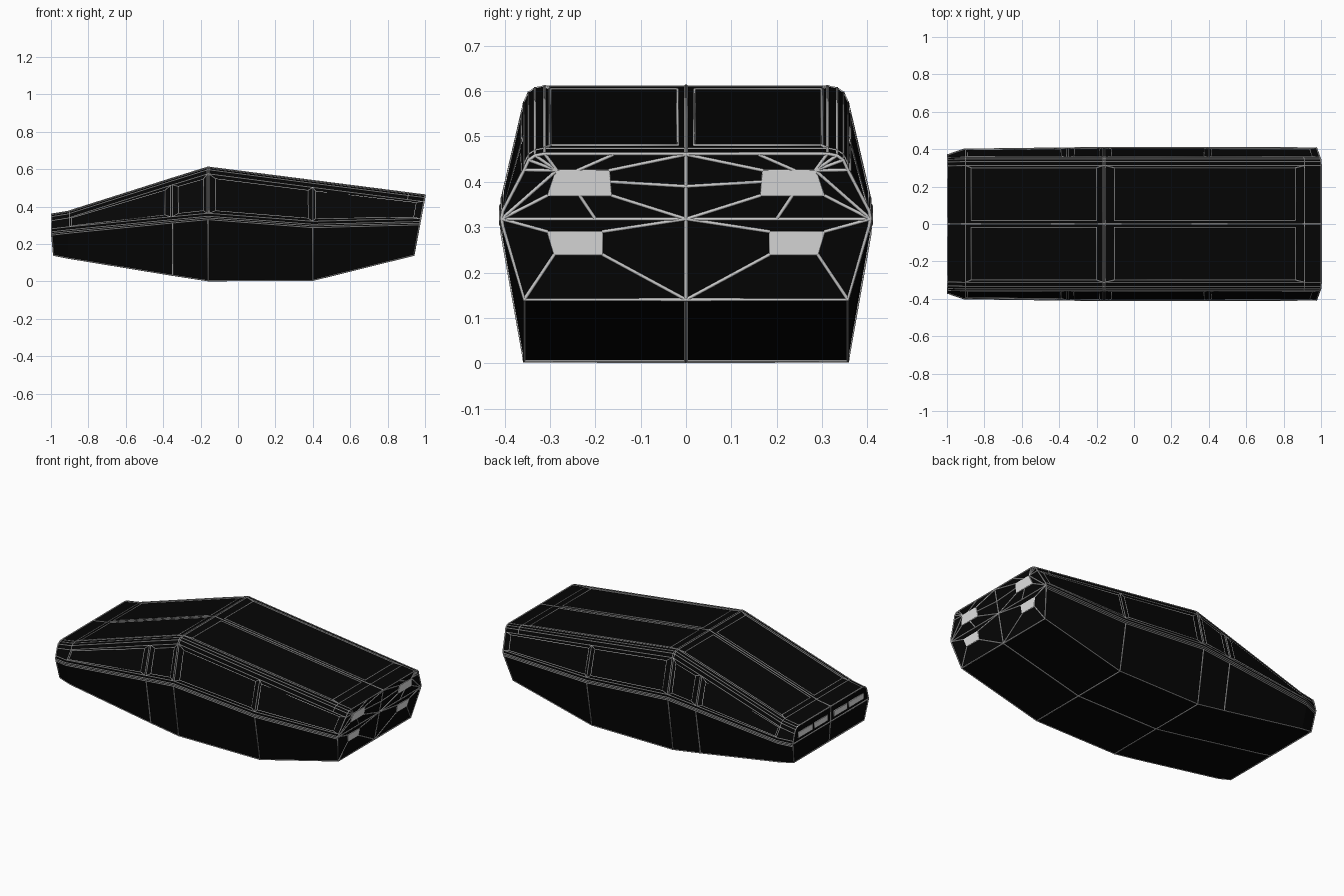
import bpy
import bmesh

cube = bpy.data.objects.get("Cube")
if cube:
    bpy.data.objects.remove(cube)


def make_material(name, value):
    mat = bpy.data.materials.new(name)
    mat.use_nodes = True
    colour = (value, value, value, 1)
    mat.diffuse_color = colour
    mat.node_tree.nodes["Principled BSDF"].inputs["Base Color"].default_value = colour
    return mat


BLACK = make_material("black body", 0.0015)
GREY = make_material("grey trim", 0.6)
LAMP = make_material("pale lamp", 0.8)

# Stations along the length: x, underside, belt height, roof, belt half width, floor half width
STATIONS = [
    (-1, .14, .265, .36, .37, .345),
    (-.91, .125, .275, .374, .4, .357),
    (-.35, .033, .33, .552, .407, .357),
    (-.16, .004, .348, .611, .409, .357),
    (.4, .006, .305, .538, .409, .357),
    (1, .14, .32, .462, .407, .357),
]
LENGTHS = [s[0] for s in STATIONS]


def tail_x(z):
    return .94 + .06 * (z - .14) / .32


def nose_x(z):
    return -.997 + .012 * max(0, (.265 - z) / .125)


def station(x):
    for a, b in zip(STATIONS, STATIONS[1:]):
        if x <= b[0]:
            f = (x - a[0]) / (b[0] - a[0])
            return [p + (q - p) * f for p, q in zip(a, b)]


def lean(x, z):
    """Slant the two ends of the body."""
    if x > .4:
        return x + (tail_x(z) - 1) * (x - .4) / .6
    if x < -.91:
        return x + (nose_x(z) + 1) * (-.91 - x) / .09
    return x


def section(x):
    """Half cross-section from the keel, round the side, to the roof centre."""
    _, low, belt, top, wide, floor = station(x)
    edge = min(.357, wide - .015)
    half = [(0, low), (floor, low), (wide - .003, belt - .018), (wide, belt),
            (wide - .003, belt + .016), (edge, top - .036), (edge - .01, top - .014),
            (edge - .024, top - .004), (edge - .045, top), (0, top)]
    return [(lean(x, z), y, z) for y, z in half]


def mix(a, b, f):
    return tuple(p + (q - p) * f for p, q in zip(a, b))


def side_point(x, f):
    """Point on the upper side, f from the belt to the roof edge."""
    s = section(x)
    return mix(s[4], s[5], f)


def roof_point(x, y):
    z = station(x)[3]
    return (lean(x, z), y, z)


def flip(points):
    return [(x, -y, z) for x, y, z in points]


def link(name, data, mat):
    data.materials.append(mat)
    obj = bpy.data.objects.new(name, data)
    bpy.context.collection.objects.link(obj)
    return obj


def trim(name, lines, radius=.004, both=True):
    """Thin raised strips along polylines; a line ending at its start is closed."""
    curve = bpy.data.curves.new(name, "CURVE")
    curve.dimensions = "3D"
    curve.bevel_depth = radius
    curve.bevel_resolution = 1
    for line in lines + ([flip(l) for l in lines] if both else []):
        closed = line[0] == line[-1]
        pts = line[:-1] if closed else line
        spline = curve.splines.new("POLY")
        spline.points.add(len(pts) - 1)
        spline.use_cyclic_u = closed
        for point, co in zip(spline.points, pts):
            point.co = (*co, 1)
    return link(name, curve, GREY)


def plates(name, outlines, direction, mat):
    """Thin flat plates standing proud of an end face."""
    bm = bmesh.new()
    for outline in outlines:
        for loop in (outline, flip(outline)):
            face = bm.faces.new([bm.verts.new(p) for p in loop])
            new = bmesh.ops.extrude_face_region(bm, geom=[face])["geom"]
            moved = [v for v in new if isinstance(v, bmesh.types.BMVert)]
            bmesh.ops.translate(bm, verts=moved, vec=(.004 * direction, 0, 0))
    bmesh.ops.recalc_face_normals(bm, faces=bm.faces)
    mesh = bpy.data.meshes.new(name)
    bm.to_mesh(mesh)
    bm.free()
    return link(name, mesh, mat)


# Body shell lofted through the stations
bm = bmesh.new()
rings = []
for x in LENGTHS:
    half = section(x)
    rings.append([bm.verts.new(p) for p in half + flip(half[1:-1])[::-1]])
for a, b in zip(rings, rings[1:]):
    for i in range(len(a)):
        j = (i + 1) % len(a)
        bm.faces.new((a[i], a[j], b[j], b[i]))
for ring in (rings[0], rings[-1]):
    bm.faces.new(ring)
bmesh.ops.recalc_face_normals(bm, faces=bm.faces)
shell = bpy.data.meshes.new("body_shell")
bm.to_mesh(shell)
bm.free()
link("body_shell", shell, BLACK)

# Lengthwise seams, belt strips and roof edge strips
sections = [section(x) for x in LENGTHS]
trim("centre_seams", [[s[k] for s in sections] for k in (0, 9)], both=False)
trim("side_seams", [[s[k] for s in sections] for k in range(1, 9)], .003)
trim("belt_strip", [[mix(s[2], s[3], .5) for s in sections]], .003)

# Crosswise seams
trim("end_rims", [section(-1), section(1)])
trim("floor_seams", [section(x)[:3] for x in (-.16, .4)])
trim("door_seams", [section(-.35)[1:3]])
trim("roof_ribs", [section(x)[4:] for x in (-.9, -.165, -.155)], .003)
trim("tail_rib", [section(.91)[5:]], .003)

# Framed roof panels with mitred corners
frames = []
for a, b, outer_a, outer_b in ((-.87, -.2, -.9, -.165), (-.105, .86, -.155, .91)):
    corners = [roof_point(x, y) for x, y in ((a, .018), (b, .018), (b, .3), (a, .3))]
    frames.append(corners + corners[:1])
    frames += [[corners[3], section(outer_a)[8]], [corners[2], section(outer_b)[8]]]
trim("roof_panel_frames", frames)

# Framed side windows with mitred corners, and their pillars
frames = []
for a, b, outer_a, outer_b in ((-.89, -.39, -.9, -.36), (-.32, -.185, -.35, -.165),
                               (-.12, .375, -.155, .4), (.415, .96, .4, .99)):
    corners = [side_point(x, f) for x, f in ((a, .08), (b, .08), (b, .9), (a, .9))]
    frames.append(corners + corners[:1])
    outer = [side_point(x, f) for x, f in
             ((outer_a, 0), (outer_b, 0), (outer_b, 1), (outer_a, 1))]
    frames += [list(pair) for pair in zip(corners, outer)]
trim("side_window_frames", frames, .003)
trim("side_pillars", [[side_point(x, 0), side_point(x, 1)] for x in (-.36, -.35, .4)], .003)


# Tail lamps and facet seams
def tail(*points):
    return [(tail_x(z), y, z) for y, z in points]


upper = tail((.165, .37), (.305, .37), (.285, .425), (.17, .425))
lower = tail((.185, .24), (.29, .24), (.305, .29), (.185, .29))
plates("tail_lamps", [upper, lower], 1, LAMP)
trim("tail_lamp_frames", [upper + upper[:1], lower + lower[:1]], .003)
top, waist, base = tail((0, .46), (0, .318), (0, .14))
corner, foot = tail((.407, .318), (.357, .14))
middle, = tail((0, .39))
rays = [[waist, corner], [top, upper[3]], [waist, upper[0]], [waist, lower[3]],
        [base, lower[0]], [foot, lower[1]], [corner, lower[2]], [corner, upper[1]],
        [corner, upper[2]], [middle, tail((.167, .4))[0]],
        tail((.2, .318), (.235, .37)), tail((.16, .46), (.24, .425))]
rays += [[upper[2], p] for p in section(1)[5:9]]
trim("tail_facet_seams", rays)
trim("tail_centre_seam", [[top, waist, base]], both=False)


# Nose lamps in one row, with seams
def nose(*points):
    return [(nose_x(z), y, z) for y, z in points]


lamps = [nose((a, .285), (b, .285), (b, .32), (a, .32)) for a, b in ((.03, .16), (.18, .32))]
plates("nose_lamps", lamps, -1, LAMP)
trim("nose_lamp_frames", [l + l[:1] for l in lamps], .003)
trim("nose_seams", [nose((0, .265), (.37, .265))])
trim("nose_centre_seam", [nose((0, .36), (0, .265), (0, .14))], both=False)
